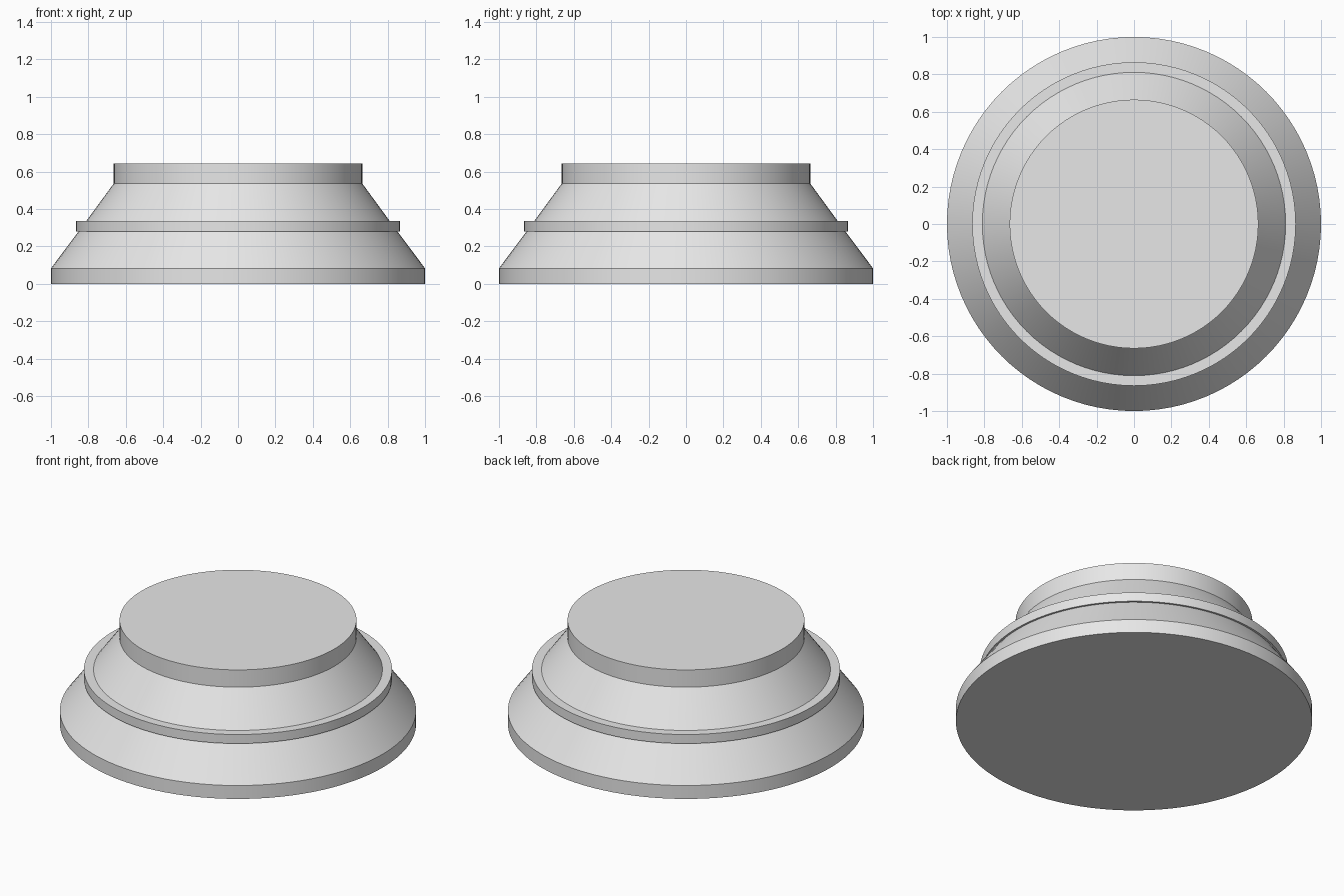
import bpy
import bmesh
from math import tau
from mathutils import Matrix

cube = bpy.data.objects.get("Cube")
if cube:
    bpy.data.objects.remove(cube, do_unlink=True)

SEGMENTS = 96

# Plain grey material
grey = bpy.data.materials.new("light_grey")
grey.use_nodes = True
colour = (0.8, 0.8, 0.8, 1)
grey.diffuse_color = colour
grey.node_tree.nodes["Principled BSDF"].inputs["Base Color"].default_value = colour


def lathe(name, profile):
    """Revolve (radius, height) points about z and cap both ends."""
    bm = bmesh.new()
    rings = []
    for radius, z in profile:
        ring = bmesh.ops.create_circle(
            bm, segments=SEGMENTS, radius=radius, matrix=Matrix.Translation((0, 0, z)))
        rings.append(ring["verts"])
    for low, high in zip(rings, rings[1:]):
        for i in range(SEGMENTS):
            j = (i + 1) % SEGMENTS
            bm.faces.new((low[i], low[j], high[j], high[i]))
    bm.faces.new(rings[0])
    bm.faces.new(rings[-1])
    bmesh.ops.recalc_face_normals(bm, faces=bm.faces)
    mesh = bpy.data.meshes.new(name)
    bm.to_mesh(mesh)
    bm.free()
    mesh.materials.append(grey)
    obj = bpy.data.objects.new(name, mesh)
    bpy.context.collection.objects.link(obj)
    bpy.ops.object.select_all(action="DESELECT")
    obj.select_set(True)
    bpy.context.view_layer.objects.active = obj
    bpy.ops.object.shade_smooth_by_angle(angle=tau / 16)
    return obj


# Stepped plinth: foot band, sloped skirt, raised collar, upper slope, top disc
lathe("round_plinth", [
    (1.0, 0), (1.0, 0.083),
    (0.853, 0.28), (0.865, 0.28), (0.865, 0.336), (0.811, 0.336),
    (0.665, 0.536), (0.665, 0.643),
])
